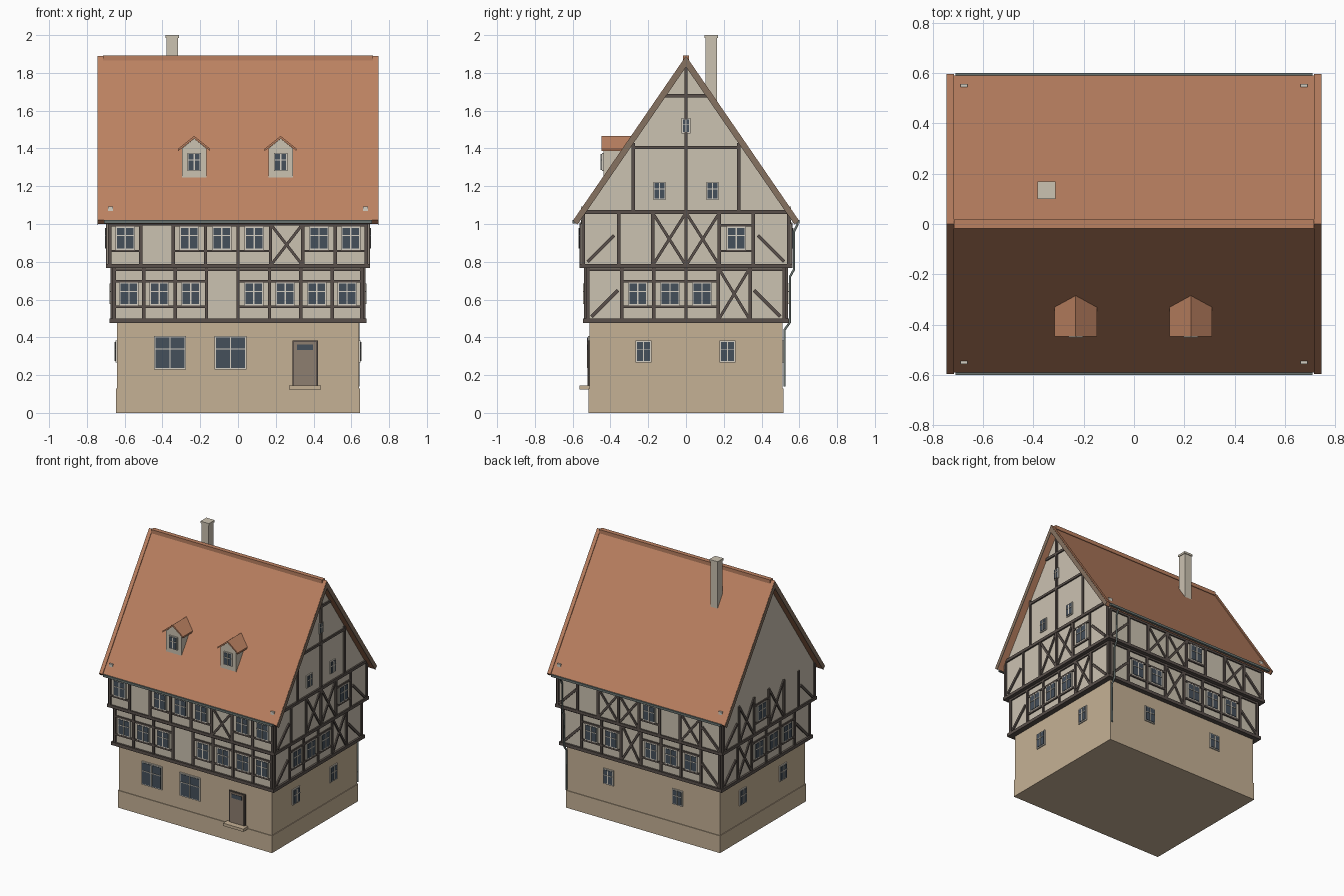
import bpy, bmesh
from math import radians, atan2, hypot
from mathutils import Matrix, Vector

if "Cube" in bpy.data.objects:
    bpy.data.objects.remove(bpy.data.objects["Cube"])

COL = {"plaster": (.60, .54, .44), "stone": (.56, .44, .30), "timber": (.10, .08, .07),
       "roof": (.50, .22, .12), "glass": (.06, .08, .105), "door": (.27, .21, .16),
       "frame": (.66, .62, .54), "gutter": (.14, .17, .16), "verge": (.24, .17, .12)}
MAT = {}
for n, c in COL.items():
    MAT[n] = bpy.data.materials.new(n)
    MAT[n].diffuse_color = (*c, 1)

parts = {}


def part(name, mat):
    if name not in parts:
        parts[name] = (bmesh.new(), mat)
    return parts[name][0]


def box(name, mat, lo, hi, m=Matrix()):
    lo, hi = Vector(lo), Vector(hi)
    t = Matrix.Translation((lo + hi) / 2) @ Matrix.Diagonal((*(hi - lo), 1))
    bmesh.ops.create_cube(part(name, mat), size=1, matrix=m @ t)


def prism(name, mat, profile, a, b, axis="x"):
    """Extrude a (horizontal, z) profile along x or y from a to b."""
    bm = part(name, mat)
    f = bm.faces.new([bm.verts.new((a, p, z) if axis == "x" else (p, a, z)) for p, z in profile])
    r = bmesh.ops.extrude_face_region(bm, geom=[f])
    d = (b - a, 0, 0) if axis == "x" else (0, b - a, 0)
    bmesh.ops.translate(bm, vec=d, verts=[v for v in r["geom"] if isinstance(v, bmesh.types.BMVert)])


class Wall:
    """A wall plane with coordinates u (to the right, seen from outside) and z."""

    def __init__(self, side, dist):
        self.side = side
        ang = {"front": 0, "right": 90, "back": 180, "left": 270}[side]
        self.m = Matrix.Rotation(radians(ang), 4, "Z") @ Matrix.Translation((0, -dist, 0))

    def slab(self, kind, mat, u, z, w, h, out, back=-.01):
        box(f"{self.side}_{kind}", mat, (u - w / 2, -out, z - h / 2), (u + w / 2, -back, z + h / 2), self.m)

    def beam(self, u0, z0, u1, z1, t=.018, out=.01):
        L = hypot(u1 - u0, z1 - z0)
        m = self.m @ Matrix.Translation(((u0 + u1) / 2, 0, (z0 + z1) / 2)) @ \
            Matrix.Rotation(-atan2(z1 - z0, u1 - u0), 4, "Y")
        box(f"{self.side}_timber", "timber", (-L / 2, -out, -t / 2), (L / 2, .01, t / 2), m)

    def window(self, u, z, w, h, rim=.008):
        self.slab("window_frames", "frame", u, z, w + 2 * rim, h + 2 * rim, .008)
        self.slab("window_glass", "glass", u, z, w, h, .011)
        self.slab("window_bars", "frame", u, z, .007, h, .015)
        self.slab("window_bars", "frame", u, z + h * .12, w, .005, .015)

    def storey(self, posts, codes, z0, z1, zw):
        """One code per panel: w window, x cross, / and \\ short braces, . plain."""
        for p in posts:
            self.beam(p, z0, p, z1)
        for a, b, c in zip(posts, posts[1:], codes):
            mid = (a + b) / 2
            if c == "w":
                self.window(mid, zw, .088, .108)
                for dz in (-.068, .068):
                    self.beam(a, zw + dz, b, zw + dz, .013, .009)
            elif c == "x":
                self.beam(a, z0, b, z1, .015, .009)
                self.beam(a, z1, b, z0, .015, .008)
            elif c in "/\\":
                s = 1 if c == "/" else -1
                self.beam(mid - s * .07, z0 + .02, mid + s * .07, z0 + .16, .018)


# Masonry ground floor, jettied upper floors, gable block
box("plinth", "stone", (-.645, -.515, 0), (.645, .515, .13))
box("ground_floor", "stone", (-.64, -.51, .13), (.64, .51, .49))
box("first_floor", "plaster", (-.665, -.53, .49), (.665, .53, .775))
box("second_floor", "plaster", (-.69, -.555, .775), (.69, .555, 1.03))
prism("gable_block", "plaster", [(-.555, 1.03), (.555, 1.03), (0, 1.85)], -.69, .69)
box("lower_jetty_plate", "timber", (-.68, -.545, .476), (.68, .545, .5))
box("upper_jetty_plate", "timber", (-.7, -.565, .766), (.7, .565, .788))

# Timber framing and windows of the two upper floors
long1 = [-.655, -.5, -.333, -.167, 0, .167, .333, .5, .655]
long2 = [-.68, -.515, -.343, -.172, 0, .172, .343, .515, .68]
short1 = [-.52, -.34, -.17, 0, .17, .34, .52]
short2 = [-.545, -.355, -.177, 0, .177, .355, .545]
FRAMING = {"front": ("www.wwww", "w.wwwxww"), "right": ("/wwwx\\", "/.xxw\\"),
           "back": ("/wwxwww\\"[:3] + "x" + "www\\", "/.xxw.x\\"), "left": ("/xwww\\", "/xwx.\\")}
for side, (c1, c2) in FRAMING.items():
    wide = side in ("front", "back")
    w1 = Wall(side, .53 if wide else .665)
    w2 = Wall(side, .555 if wide else .69)
    p1, p2 = (long1, long2) if wide else (short1, short2)
    w1.storey(p1, c1, .49, .77, .63)
    w2.storey(p2, c2, .78, 1.0 if wide else 1.06, .925)
    w1.beam(p1[0], .757, p1[-1], .757, .014)
    if wide:
        w2.beam(p2[0], 1.0, p2[-1], 1.0, .015)

# Gable framing on the right end only
g = Wall("right", .69)
g.beam(-.535, 1.063, .535, 1.063, .022, .012)
g.beam(-.28, 1.405, .28, 1.405)
g.beam(-.11, 1.68, .11, 1.68)
g.beam(0, 1.06, 0, 1.85)
for s in (-1, 1):
    g.beam(s * .28, 1.06, s * .28, 1.43)
    g.window(s * .14, 1.175, .052, .082, .006)
g.window(0, 1.52, .034, .068, .006)

# Ground floor openings
front = Wall("front", .51)
for u in (-.36, -.04):
    front.window(u, .318, .155, .16)
for side, d, us in (("right", .64, (-.225, .22)), ("left", .64, (-.24, .24)), ("back", .51, (-.29, .29))):
    for u in us:
        Wall(side, d).window(u, .325, .07, .1)
front.slab("door_frame", "timber", .355, .26, .135, .245, .008)
front.slab("door_leaf", "door", .355, .258, .115, .235, .012)
front.slab("door_light", "glass", .355, .348, .085, .03, .015)
box("door_step", "stone", (.27, -.565, .125), (.44, -.5, .146))

# Main roof with verge boards, ridge cap and gutters
half = [(0, 1.882), (.59, 1.02), (.575, 1.0), (0, 1.84)]
verge = [(0, 1.89), (.597, 1.02), (.575, 1.0), (0, 1.835)]
for s in (-1, 1):
    prism("roof_slopes", "roof", [(s * y, z) for y, z in half], -.72, .72)
    for e in (-1, 1):
        prism("verge_boards", "roof", [(s * y, z) for y, z in verge], e * .715, e * .743)
        prism("verge_trim", "verge", [(s * y, z - .004) for y, z in verge], e * .74, e * .745)
        box("post_caps", "frame", (e * .675 - .014, s * .55 - .006, 1.03), (e * .675 + .014, s * .55 + .006, 1.092))
    box("gutters", "gutter", (-.71, s * .592 - .008, 1.003), (.71, s * .592 + .008, 1.02))
box("ridge_cap", "roof", (-.715, -.017, 1.865), (.715, .017, 1.893))

# Dormers
for x in (-.232, .226):
    prism("dormer_bodies", "plaster", [(x - .065, 1.245), (x + .065, 1.245), (x + .065, 1.4),
                                       (x, 1.452), (x - .065, 1.4)], -.437, -.29, "y")
    for s in (-1, 1):
        prism("dormer_roofs", "roof", [(x, 1.466), (x + s * .085, 1.398), (x + s * .085, 1.386), (x, 1.452)],
              -.448, -.28, "y")
    Wall("front", .437).window(x, 1.328, .058, .085, .006)

# Chimney
box("chimney", "plaster", (-.378, .104, 1.55), (-.318, .164, 1.985))
box("chimney_cap", "plaster", (-.383, .099, 1.985), (-.313, .169, 2.0))

for name, (bm, mat) in parts.items():
    bmesh.ops.recalc_face_normals(bm, faces=bm.faces)
    me = bpy.data.meshes.new(name)
    bm.to_mesh(me)
    bm.free()
    me.materials.append(MAT[mat])
    bpy.context.collection.objects.link(bpy.data.objects.new(name, me))

# Downpipe at the back right corner
cu = bpy.data.curves.new("downpipe", "CURVE")
cu.dimensions, cu.bevel_depth, cu.bevel_resolution = "3D", .007, 1
path = [(.592, 1.0), (.572, .96), (.572, .76), (.55, .72), (.55, .48), (.522, .44), (.522, .14)]
sp = cu.splines.new("POLY")
sp.points.add(len(path) - 1)
for p, (y, z) in zip(sp.points, path):
    p.co = (.635, y, z, 1)
cu.materials.append(MAT["gutter"])
bpy.context.collection.objects.link(bpy.data.objects.new("downpipe", cu))

for m in bpy.data.materials:
    if m.users and not m.is_grease_pencil:
        m.use_nodes = True
        m.node_tree.nodes["Principled BSDF"].inputs["Base Color"].default_value = m.diffuse_color
